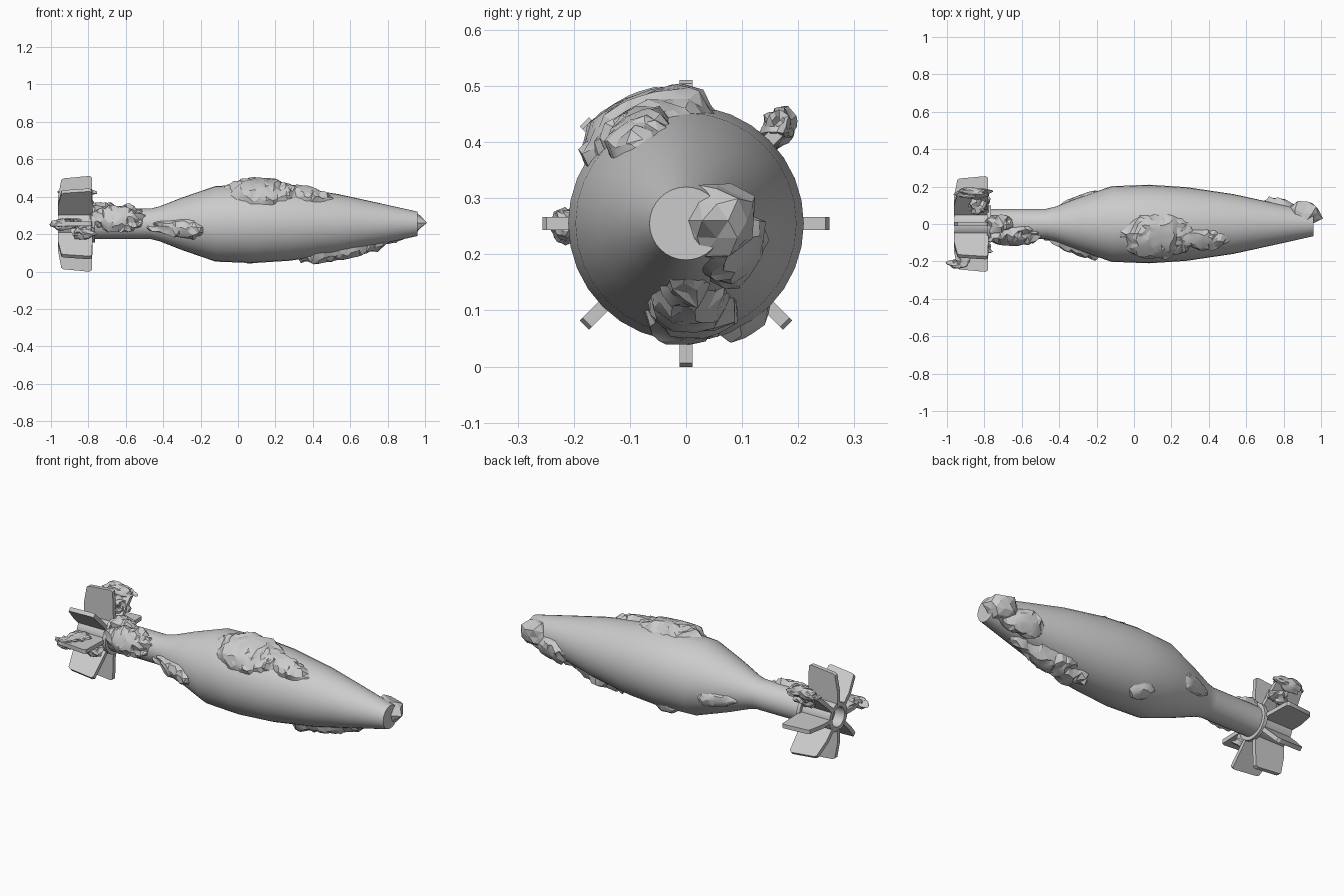
import bpy, bmesh, math, random
from mathutils import Vector, Matrix, noise

cube = bpy.data.objects.get("Cube")
if cube:
    bpy.data.objects.remove(cube)

AXIS = 0.255
mat = bpy.data.materials.new("plain_grey")
mat.use_nodes = True
GREY = (0.6, 0.6, 0.6, 1)
mat.diffuse_color = GREY
mat.node_tree.nodes["Principled BSDF"].inputs["Base Color"].default_value = GREY


def finish(name, bm, angle=None):
    bmesh.ops.recalc_face_normals(bm, faces=bm.faces)
    mesh = bpy.data.meshes.new(name)
    bm.to_mesh(mesh)
    bm.free()
    mesh.materials.append(mat)
    ob = bpy.data.objects.new(name, mesh)
    bpy.context.collection.objects.link(ob)
    if angle:
        bpy.ops.object.select_all(action='DESELECT')
        ob.select_set(True)
        bpy.context.view_layer.objects.active = ob
        bpy.ops.object.shade_smooth_by_angle(angle=math.radians(angle))
    return ob


def polar(x, r, deg):
    a = math.radians(deg)
    return Vector((x, r * math.cos(a), AXIS + r * math.sin(a)))


def lathe(name, profile, n=32):
    bm = bmesh.new()
    rings = [[bm.verts.new(polar(x, r, i * 360 / n)) for i in range(n)]
             for x, r in profile]
    for a, b in zip(rings, rings[1:]):
        for i in range(n):
            j = (i + 1) % n
            bm.faces.new((a[i], a[j], b[j], b[i]))
    bm.faces.new(rings[0])
    bm.faces.new(rings[-1])
    return finish(name, bm, 35)


# Shell: tail tube, swelling body and blunt nose
HULL = [(-0.96, 0.08), (-0.47, 0.081), (-0.42, 0.093), (-0.3, 0.14),
        (-0.12, 0.202), (0.08, 0.21), (0.28, 0.197), (0.53, 0.16),
        (0.75, 0.112), (0.96, 0.065)]
lathe("shell", [(-0.9, 0.055), (-0.96, 0.055)] + HULL)
lathe("tail_collar", [(-0.785, 0.07), (-0.785, 0.1), (-0.765, 0.1), (-0.765, 0.07)])


def hull_radius(x):
    for (x0, r0), (x1, r1) in zip(HULL, HULL[1:]):
        if x <= x1:
            return r0 + (r1 - r0) * max(0, (x - x0) / (x1 - x0))
    return HULL[-1][1]


# Eight tail fins with rounded outer corners
def fin(index):
    bm = bmesh.new()
    outline = [(-0.963, 0.07), (-0.963, 0.14), (-0.945, 0.235), (-0.933, 0.243),
               (-0.795, 0.256), (-0.782, 0.249), (-0.776, 0.07)]
    half = 0.0115
    face = bm.faces.new([bm.verts.new((x, r, -half)) for x, r in outline])
    out = bmesh.ops.extrude_face_region(bm, geom=[face])
    moved = [v for v in out["geom"] if isinstance(v, bmesh.types.BMVert)]
    bmesh.ops.translate(bm, verts=moved, vec=(0, 0, 2 * half))
    turn = Matrix.Rotation(math.radians(45 * index), 4, 'X')
    bm.transform(Matrix.Translation((0, 0, AXIS)) @ turn)
    finish("tail_fin_%d" % (index + 1), bm, 30)


for i in range(8):
    fin(i)


# Crusts: ragged plates that rise out of the shell surface
def crust(name, x0, x1, a0, a1, height, seed, cell=0.022):
    rng = random.Random(seed)
    bm = bmesh.new()
    mid_r = hull_radius((x0 + x1) / 2)
    nx = max(4, round((x1 - x0) / cell))
    na = max(4, round(math.radians(a1 - a0) * mid_r / cell))
    grid = []
    for i in range(nx + 1):
        row = []
        for j in range(na + 1):
            u, v = i / nx, j / na
            if 0 < i < nx:
                u += rng.uniform(-0.35, 0.35) / nx
            if 0 < j < na:
                v += rng.uniform(-0.35, 0.35) / na
            x, a = x0 + (x1 - x0) * u, a0 + (a1 - a0) * v
            edge = 1 - math.hypot(2 * u - 1, 2 * v - 1)
            wave = noise.noise(Vector((x * 11, a * 0.05, seed)))
            lift = min(1, edge * 2 + wave * 1.1) * height
            lift += rng.uniform(-0.2, 0.2) * height
            if edge < 0.06:
                lift = min(lift, -0.01)
            r = hull_radius(x) + max(-0.015, min(height, lift))
            row.append(bm.verts.new(polar(x, r, a)))
        grid.append(row)
    for a, b in zip(grid, grid[1:]):
        for j in range(na):
            bm.faces.new((a[j], b[j], b[j + 1], a[j + 1]))
    bmesh.ops.triangulate(bm, faces=bm.faces)
    finish(name, bm, 22)


crust("top_crust", -0.09, 0.34, 72, 152, 0.04, 3)
crust("top_crust_tail", 0.2, 0.52, 98, 140, 0.03, 4)
crust("belly_crust", 0.32, 0.84, -118, -55, 0.04, 5)
crust("nose_crust", 0.66, 0.95, -75, 15, 0.035, 6)
crust("side_crust", -0.5, -0.18, 168, 215, 0.032, 7)
crust("tube_crust", -0.8, -0.48, 95, 215, 0.038, 8, 0.018)
crust("tube_top_crust", -0.8, -0.64, 50, 130, 0.035, 9, 0.018)
crust("belly_chip", -0.04, 0.12, -75, -40, 0.02, 10)
crust("back_chip", -0.4, -0.18, -35, 5, 0.015, 11)


# Lumps: rough nodules stuck to the nose and fins
def lump(name, centre, size, seed, rough=0.2, detail=2, angle=None):
    bm = bmesh.new()
    bmesh.ops.create_icosphere(bm, subdivisions=detail, radius=1)
    for v in bm.verts:
        k = 1 + rough * noise.noise(v.co * 1.8 + Vector((seed, 0, 0)))
        v.co = Vector(centre) + Vector([c * s * k for c, s in zip(v.co, size)])
    finish(name, bm, angle)


lump("nose_lump", (0.905, 0.055, 0.26), (0.092, 0.07, 0.069), 2, 0.35)
lump("upper_fin_lump", polar(-0.86, 0.24, 46), (0.088, 0.03, 0.034), 5, 0.5, 3, 25)
lump("upper_fin_lump_root", polar(-0.83, 0.16, 47), (0.055, 0.05, 0.045), 9, 0.6, 3, 25)
lump("side_fin_lump", polar(-0.935, 0.215, 181), (0.06, 0.026, 0.03), 13, 0.5, 3, 25)
lump("side_fin_lump_root", polar(-0.9, 0.15, 178), (0.06, 0.06, 0.026), 17, 0.6, 3, 25)
lump("lower_fin_lump", polar(-0.83, 0.13, 200), (0.06, 0.04, 0.03), 21, 0.6, 3, 25)
